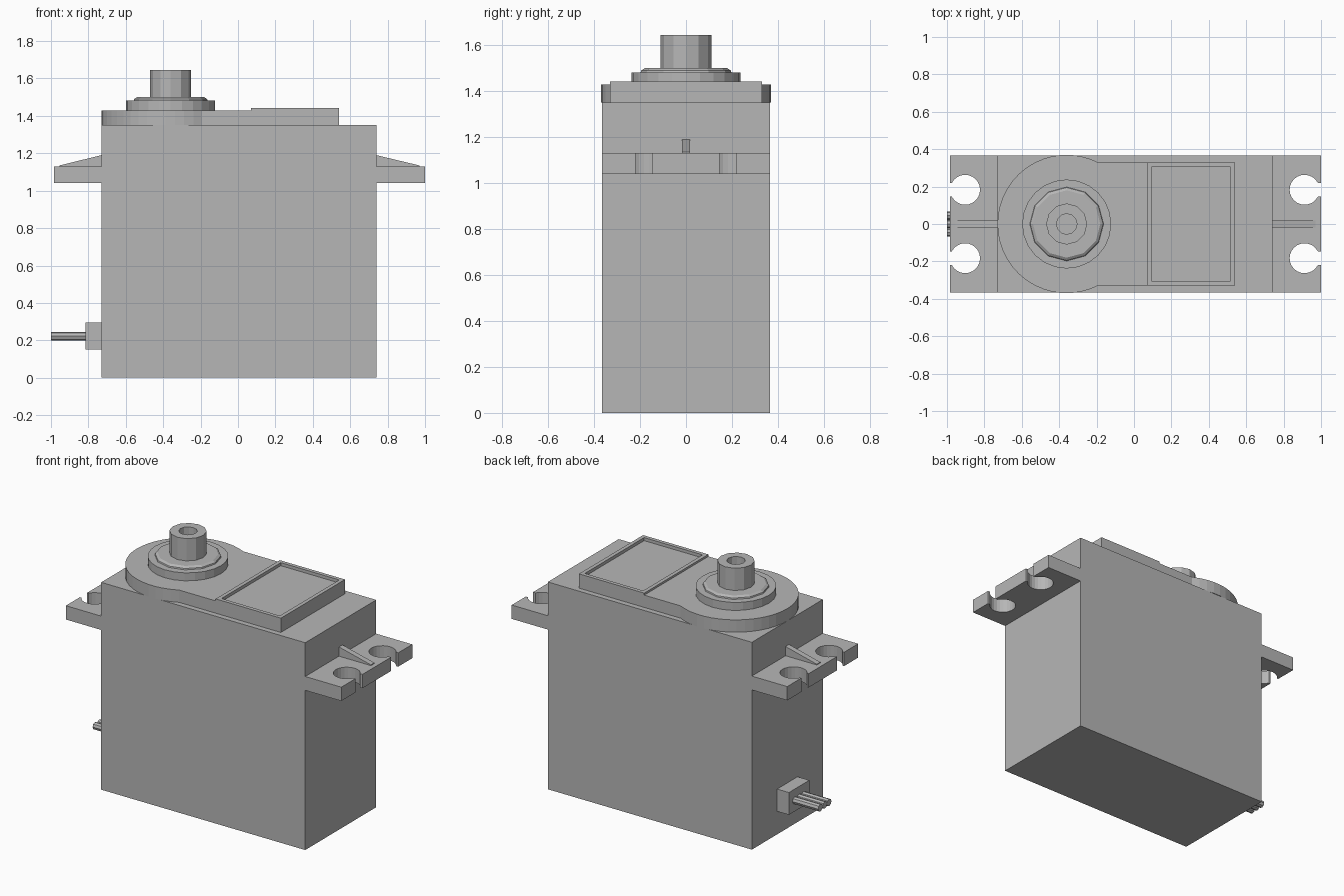
import bpy, bmesh
from math import sin, cos, pi, asin, sqrt

cube = bpy.data.objects.get("Cube")
if cube:
    bpy.data.objects.remove(cube, do_unlink=True)

grey = bpy.data.materials.new("plain grey")
grey.use_nodes = True
colour = (0.47, 0.47, 0.47, 1)
grey.diffuse_color = colour
grey.node_tree.nodes["Principled BSDF"].inputs["Base Color"].default_value = colour


def finish(name, bm):
    bmesh.ops.recalc_face_normals(bm, faces=bm.faces)
    mesh = bpy.data.meshes.new(name)
    bm.to_mesh(mesh)
    bm.free()
    mesh.materials.append(grey)
    obj = bpy.data.objects.new(name, mesh)
    bpy.context.collection.objects.link(obj)
    return obj


def prism(name, outline, offset, axis="z"):
    """Extrude a closed 2D outline along z (outline in xy) or y (outline in xz)."""
    low, high = offset
    place = (lambda a, b: (a, b, low)) if axis == "z" else (lambda a, b: (a, low, b))
    bm = bmesh.new()
    face = bm.faces.new([bm.verts.new(place(a, b)) for a, b in outline])
    moved = bmesh.ops.extrude_face_region(bm, geom=[face])["geom"]
    shift = (0, 0, high - low) if axis == "z" else (0, high - low, 0)
    verts = [v for v in moved if isinstance(v, bmesh.types.BMVert)]
    bmesh.ops.translate(bm, verts=verts, vec=shift)
    return finish(name, bm)


def box(name, x, y, z):
    return prism(name, [(x[0], y[0]), (x[1], y[0]), (x[1], y[1]), (x[0], y[1])], z)


def lathe(name, profile, sides, x):
    """Revolve (radius, height) points around a vertical axis at x."""
    bm = bmesh.new()
    rings = [[bm.verts.new((x + r * cos(2 * pi * i / sides), r * sin(2 * pi * i / sides), z))
              for i in range(sides)] for r, z in profile]
    for a, b in zip(rings, rings[1:]):
        for i in range(sides):
            j = (i + 1) % sides
            bm.faces.new((a[i], a[j], b[j], b[i]))
    bm.faces.new(rings[0])
    bm.faces.new(rings[-1])
    return finish(name, bm)


# Main case
WALL = 0.365
box("case", (-0.73, 0.74), (-WALL, WALL), (0, 1.35))

# Top cover: round end running into a straight strip
axis_x, radius, strip = -0.36, 0.37, 0.33
start = asin(strip / radius)
steps = 30
cover = [(axis_x + radius * cos(a), radius * sin(a))
         for a in (start + (2 * pi - 2 * start) * i / steps for i in range(steps + 1))]
cover += [(0.08, -strip), (0.08, strip)]
prism("top_cover", cover, (1.35, 1.43))

# Raised pad with a recessed label area
bm = bmesh.new()
bmesh.ops.create_cube(bm, size=1)
for v in bm.verts:
    v.co.x = 0.07 if v.co.x < 0 else 0.54
    v.co.y = -strip if v.co.y < 0 else strip
    v.co.z = 1.35 if v.co.z < 0 else 1.443
bm.normal_update()
top = max(bm.faces, key=lambda f: f.calc_center_median().z)
bmesh.ops.inset_region(bm, faces=[top], thickness=0.035)
recess = bmesh.ops.extrude_face_region(bm, geom=[top])["geom"]
bmesh.ops.translate(bm, verts=[v for v in recess if isinstance(v, bmesh.types.BMVert)],
                    vec=(0, 0, -0.02))
bmesh.ops.delete(bm, geom=[top], context="FACES")
finish("label_pad", bm)

# Output shaft with its collar and bearing
lathe("collar", [(0.238, 1.42), (0.238, 1.482)], 24, axis_x)
lathe("bearing", [(0.198, 1.48), (0.195, 1.49), (0.18, 1.5)], 12, axis_x)
lathe("output_shaft", [(0.11, 1.49), (0.11, 1.645), (0.055, 1.645), (0.055, 1.54)], 12, axis_x)

# Mounting ears with open-sided screw holes, and stiffening ribs
HOLE, SLOT, HOLE_Y = 0.08, 0.037, 0.183
for side, body_x, edge, hole_x in (("left", 0.74, 1.0, 0.912), ("right", -0.73, -0.985, -0.903)):
    s = 1 if edge > 0 else -1
    outline = [(body_x, -WALL), (edge, -WALL)]
    gap = asin(SLOT / HOLE)
    for cy in (-HOLE_Y, HOLE_Y):
        outline.append((edge, cy - SLOT))
        for i in range(21):
            a = -gap - (2 * pi - 2 * gap) * i / 20
            outline.append((hole_x + s * HOLE * cos(a), cy + HOLE * sin(a)))
        outline.append((edge, cy + SLOT))
    outline += [(edge, WALL), (body_x, WALL)]
    prism(side + "_mounting_ear", outline, (1.04, 1.13))
    rib = [(body_x, 1.13), (body_x, 1.19), (edge - 0.03 * s, 1.135), (edge - 0.03 * s, 1.13)]
    prism(side + "_rib", rib, (-0.018, 0.018), "y")

# Cable strain relief and three wires
box("cable_block", (-0.815, -0.73), (-0.105, 0.105), (0.15, 0.295))
for n, y in zip(("first", "middle", "last"), (-0.045, 0, 0.045)):
    bm = bmesh.new()
    ends = [[bm.verts.new((x, y + 0.023 * cos(pi * i / 4), 0.222 + 0.023 * sin(pi * i / 4)))
             for i in range(8)] for x in (-1.0, -0.8)]
    for i in range(8):
        j = (i + 1) % 8
        bm.faces.new((ends[0][i], ends[0][j], ends[1][j], ends[1][i]))
    for ring in ends:
        bm.faces.new(ring)
    finish(n + "_wire", bm)
